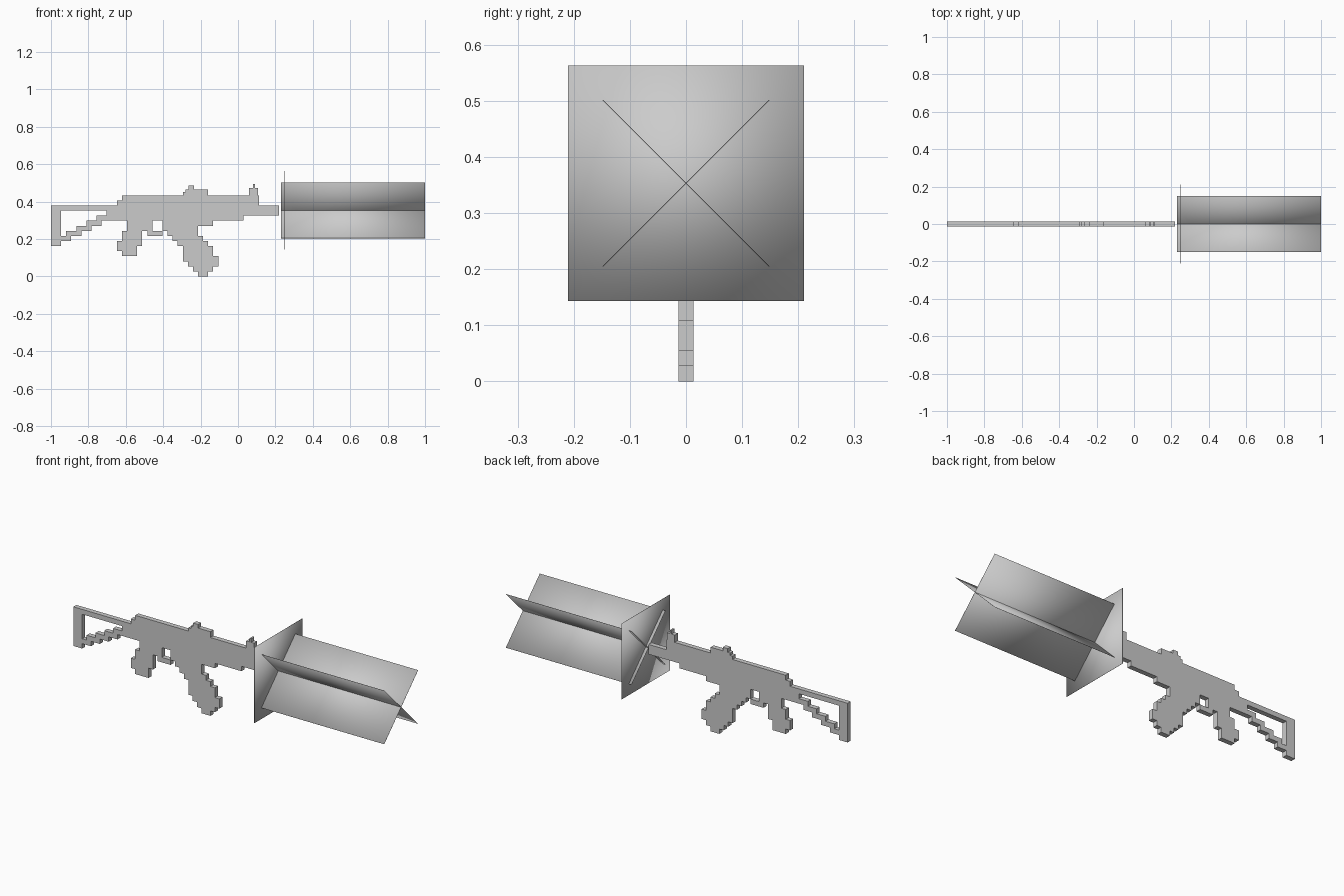
import bpy
import bmesh
from math import radians
from mathutils import Matrix, Vector

default = bpy.data.objects.get("Cube")
if default:
    bpy.data.objects.remove(default, do_unlink=True)

CELL = 1.22 / 45      # side of one square step of the silhouette
DEPTH = 0.027         # thickness of the flat body
AXIS = 0.353          # height of the flash centre line

grey = bpy.data.materials.new("plain_grey")
grey.use_nodes = True
grey.diffuse_color = (0.6, 0.6, 0.6, 1)
bsdf = grey.node_tree.nodes["Principled BSDF"]
bsdf.inputs["Base Color"].default_value = grey.diffuse_color
bsdf.inputs["Roughness"].default_value = 0.8


def finish(name, bm, smooth=False):
    mesh = bpy.data.meshes.new(name)
    bmesh.ops.recalc_face_normals(bm, faces=bm.faces)
    for face in bm.faces:
        face.smooth = smooth
    bm.to_mesh(mesh)
    bm.free()
    mesh.materials.append(grey)
    obj = bpy.data.objects.new(name, mesh)
    bpy.context.collection.objects.link(obj)
    return obj


def stepped_part(name, first_row, rows):
    """Extrude a stepped silhouette; each row is a (start, end) column span."""
    bm = bmesh.new()
    for row, (start, end) in enumerate(rows, first_row):
        for col in range(start, end):
            corners = [(col, row), (col + 1, row), (col + 1, row + 1), (col, row + 1)]
            bm.faces.new([bm.verts.new((c * CELL - 1, -DEPTH / 2, r * CELL))
                          for c, r in corners])
    bmesh.ops.remove_doubles(bm, verts=bm.verts, dist=CELL / 10)
    extruded = bmesh.ops.extrude_face_region(bm, geom=bm.faces[:])["geom"]
    bmesh.ops.translate(bm, vec=(0, DEPTH, 0),
                        verts=[v for v in extruded if isinstance(v, bmesh.types.BMVert)])
    return finish(name, bm)


def block(name, size, centre, roll=0, smooth=False):
    """Box turned about the long x axis."""
    bm = bmesh.new()
    bmesh.ops.create_cube(bm, size=1)
    bmesh.ops.transform(bm, verts=bm.verts, matrix=Matrix.Translation(Vector(centre))
                        @ Matrix.Rotation(radians(roll), 4, "X")
                        @ Matrix.Diagonal((*size, 1)))
    return finish(name, bm, smooth)


# Shoulder stock: butt plate, top bar and stair-stepped brace
stepped_part("stock_butt", 6, [(0, 2)] * 8)
stepped_part("stock_bar", 13, [(2, 11)])
stepped_part("stock_brace", 7, [(2, 4), (3, 6), (5, 8), (7, 10), (9, 11)])

# Main body and barrel
stepped_part("receiver", 11, [(11, 38)] * 3 + [(13, 41), (14, 41)])
stepped_part("barrel", 12, [(38, 45)] * 2)

# Grip, trigger guard and magazine
stepped_part("grip", 4, [(14, 17), (13, 17), (13, 18), (14, 18), (14, 18),
                         (15, 20), (15, 20)])
stepped_part("trigger_guard", 8, [(19, 22)])
stepped_part("magazine", 0, [(29, 31), (28, 32), (27, 33), (26, 33), (26, 32), (26, 32),
                             (25, 31), (24, 30), (23, 29), (22, 29), (22, 32)])

# Sights on top
for name, left, right, low, top in (
        ("rear_sight_base", -0.295, -0.16, 0.43, 0.452),
        ("rear_sight_body", -0.28, -0.16, 0.45, 0.466),
        ("rear_sight_peak", -0.265, -0.235, 0.46, 0.486),
        ("front_sight_base", 0.06, 0.108, 0.43, 0.474),
        ("front_sight_post", 0.08, 0.09, 0.47, 0.494)):
    block(name, (right - left, DEPTH, top - low),
          ((left + right) / 2, 0, (low + top) / 2))

# Muzzle flash: two crossed sheets passing through a square sheet
for name, roll in (("flash_sheet_rising", 45), ("flash_sheet_falling", -45)):
    block(name, (0.77, 0.42, 0.001), (0.615, 0, AXIS), roll, smooth=True)
block("flash_square", (0.001, 0.42, 0.42), (0.247, 0, AXIS), smooth=True)
